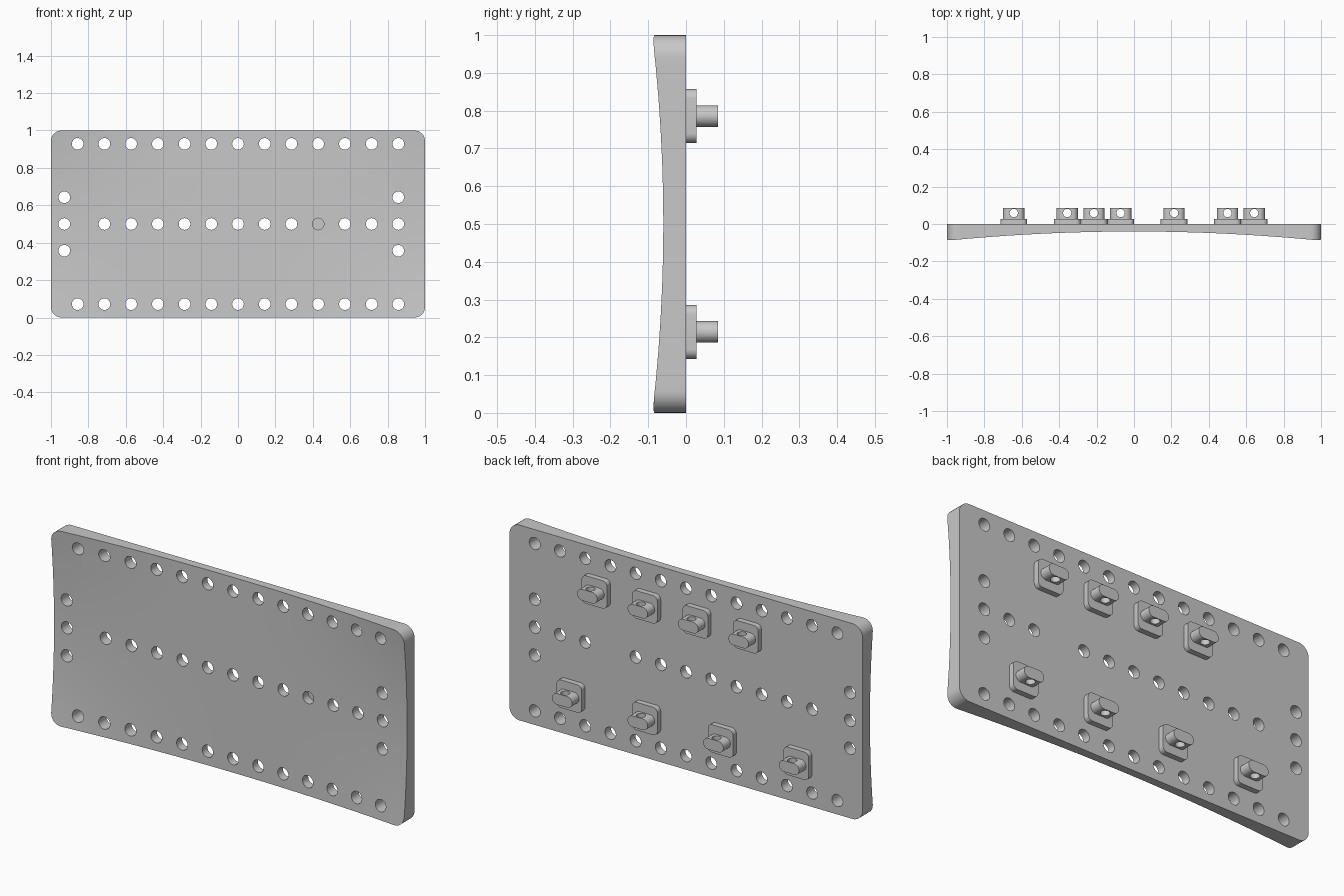
import bpy, bmesh, math
from mathutils import Matrix, Vector

if "Cube" in bpy.data.objects:
    bpy.data.objects.remove(bpy.data.objects["Cube"])

PITCH = 1 / 7
grey = bpy.data.materials.new("plain grey")
grey.use_nodes = True
grey.diffuse_color = (0.58, 0.58, 0.58, 1)
grey.node_tree.nodes["Principled BSDF"].inputs["Base Color"].default_value = grey.diffuse_color


def finish(name, bm):
    bmesh.ops.recalc_face_normals(bm, faces=bm.faces)
    mesh = bpy.data.meshes.new(name)
    bm.to_mesh(mesh)
    bm.free()
    mesh.materials.append(grey)
    obj = bpy.data.objects.new(name, mesh)
    bpy.context.collection.objects.link(obj)
    return obj


def rounded_prism(bm, cx, cz, w, h, r, y0, y1, steps=8):
    """Rounded rectangle in x-z, extruded along y."""
    ring = []
    for q, (sx, sz) in enumerate([(1, 1), (-1, 1), (-1, -1), (1, -1)]):
        for i in range(steps + 1):
            a = (q + i / steps) * math.pi / 2
            ring.append(bm.verts.new((cx + sx * (w / 2 - r) + r * math.cos(a), y0,
                                      cz + sz * (h / 2 - r) + r * math.sin(a))))
    bmesh.ops.remove_doubles(bm, verts=ring, dist=1e-5)
    face = bm.faces.new([v for v in ring if v.is_valid])
    out = bmesh.ops.extrude_face_region(bm, geom=[face])["geom"]
    bmesh.ops.translate(bm, vec=(0, y1 - y0, 0),
                        verts=[v for v in out if isinstance(v, bmesh.types.BMVert)])


def cylinder(bm, centre, r, depth, along_y):
    rot = Matrix.Rotation(math.pi / 2, 4, "X") if along_y else Matrix()
    bmesh.ops.create_cone(bm, cap_ends=True, segments=32, radius1=r, radius2=r,
                          depth=depth, matrix=Matrix.Translation(centre) @ rot)


def cut(obj, cutter, operation):
    mod = obj.modifiers.new("cut", "BOOLEAN")
    mod.operation, mod.solver, mod.object = operation, "EXACT", cutter
    mesh = bpy.data.meshes.new_from_object(
        obj.evaluated_get(bpy.context.evaluated_depsgraph_get()))
    obj.modifiers.clear()
    obj.data = mesh
    bpy.data.objects.remove(cutter)


def smooth(obj):
    bpy.ops.object.select_all(action="DESELECT")
    obj.select_set(True)
    bpy.context.view_layer.objects.active = obj
    bpy.ops.object.shade_smooth_by_angle(angle=math.radians(30))


# Plate: flat back, front hollowed most along the upright centre line
bm = bmesh.new()
bmesh.ops.create_grid(bm, x_segments=24, y_segments=12, size=1)
for v in bm.verts:
    v.co = Vector((v.co.x, 0, 0.5 + v.co.y / 2))
out = bmesh.ops.extrude_face_region(bm, geom=bm.faces[:])["geom"]
for v in out:
    if isinstance(v, bmesh.types.BMVert):
        v.co.y = -(0.04 + v.co.x ** 2 * (0.02 + 0.029 * (2 * v.co.z - 1) ** 2))
plate = finish("plate", bm)

# Rounded plate corners
bm = bmesh.new()
rounded_prism(bm, 0, 0.5, 2, 1, 0.057, -0.2, 0.1)
cut(plate, finish("corner_cutter", bm), "INTERSECT")

# Through holes: three rows plus side holes
spots = [(i * PITCH, z) for i in range(-6, 7) for z in (PITCH / 2, 1 - PITCH / 2)]
spots += [(i * PITCH, 0.5) for i in range(-5, 7)]
spots += [(-6.5 * PITCH, 0.5 + k * PITCH) for k in (-1, 0, 1)]
spots += [(6 * PITCH, 0.5 + k * PITCH) for k in (-1, 1)]
bm = bmesh.new()
for x, z in spots:
    cylinder(bm, (x, 0, z), 0.031, 0.5, True)
cut(plate, finish("hole_cutter", bm), "DIFFERENCE")
smooth(plate)

# Lugs on the back: square foot and a drilled oblong post
lugs = [(k * PITCH, 5.5 * PITCH) for k in (-2.5, -0.5, 1.5, 3.5)]
lugs += [(k * PITCH, 1.5 * PITCH) for k in (-4.5, -1.5, 1.5, 4.5)]
for n, (x, z) in enumerate(lugs, 1):
    bm = bmesh.new()
    rounded_prism(bm, x, z, PITCH, PITCH, 0.025, 0, 0.028)
    smooth(finish(f"lug_foot_{n}", bm))
    bm = bmesh.new()
    rounded_prism(bm, x, z, 0.114, 0.057, 0.0285, 0.028, 0.085)
    post = finish(f"lug_post_{n}", bm)
    bm = bmesh.new()
    cylinder(bm, (x, 0.0585, z), 0.022, 0.2, False)
    cut(post, finish("pin_cutter", bm), "DIFFERENCE")
    smooth(post)
